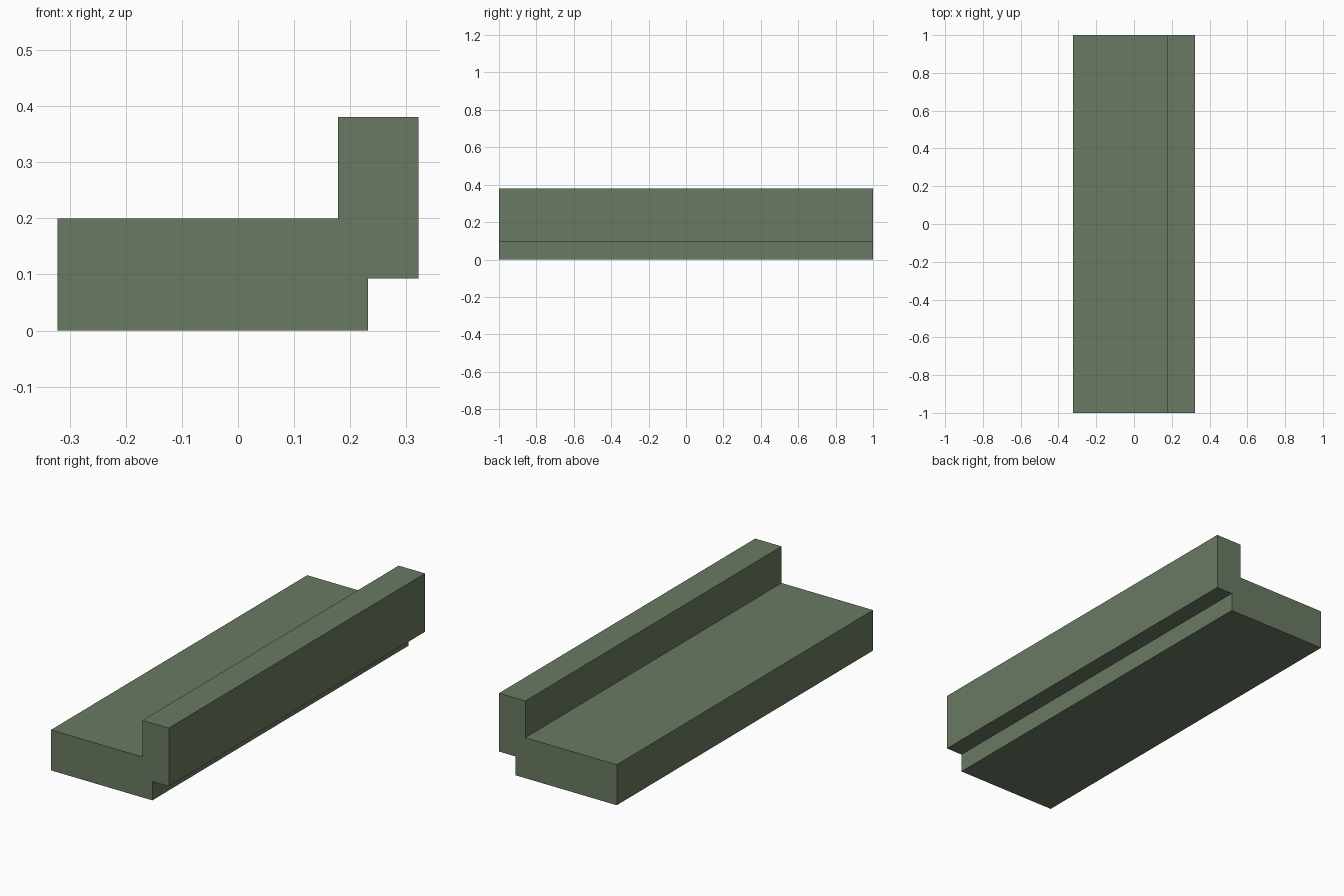
import bpy
import bmesh

cube = bpy.data.objects.get("Cube")
if cube:
    bpy.data.objects.remove(cube, do_unlink=True)

# Single flat colour
green = bpy.data.materials.new("sage_green")
green.use_nodes = True
colour = (0.144, 0.195, 0.122, 1)
green.diffuse_color = colour
green.node_tree.nodes["Principled BSDF"].inputs["Base Color"].default_value = colour

# Cross-section: flat slab, raised lip, and notch under the lip
LENGTH = 2.0
profile = [(-0.322, 0), (0.232, 0), (0.232, 0.093), (0.322, 0.093),
           (0.322, 0.381), (0.178, 0.381), (0.178, 0.2), (-0.322, 0.2)]

# Extrude the section from front to back
bm = bmesh.new()
section = bm.faces.new([bm.verts.new((x, -LENGTH / 2, z)) for x, z in profile])
swept = bmesh.ops.extrude_face_region(bm, geom=[section], use_keep_orig=True)
moved = [v for v in swept["geom"] if isinstance(v, bmesh.types.BMVert)]
bmesh.ops.translate(bm, verts=moved, vec=(0, LENGTH, 0))
bmesh.ops.recalc_face_normals(bm, faces=bm.faces)

mesh = bpy.data.meshes.new("ledge_beam")
bm.to_mesh(mesh)
bm.free()
mesh.materials.append(green)
beam = bpy.data.objects.new("ledge_beam", mesh)
bpy.context.collection.objects.link(beam)
